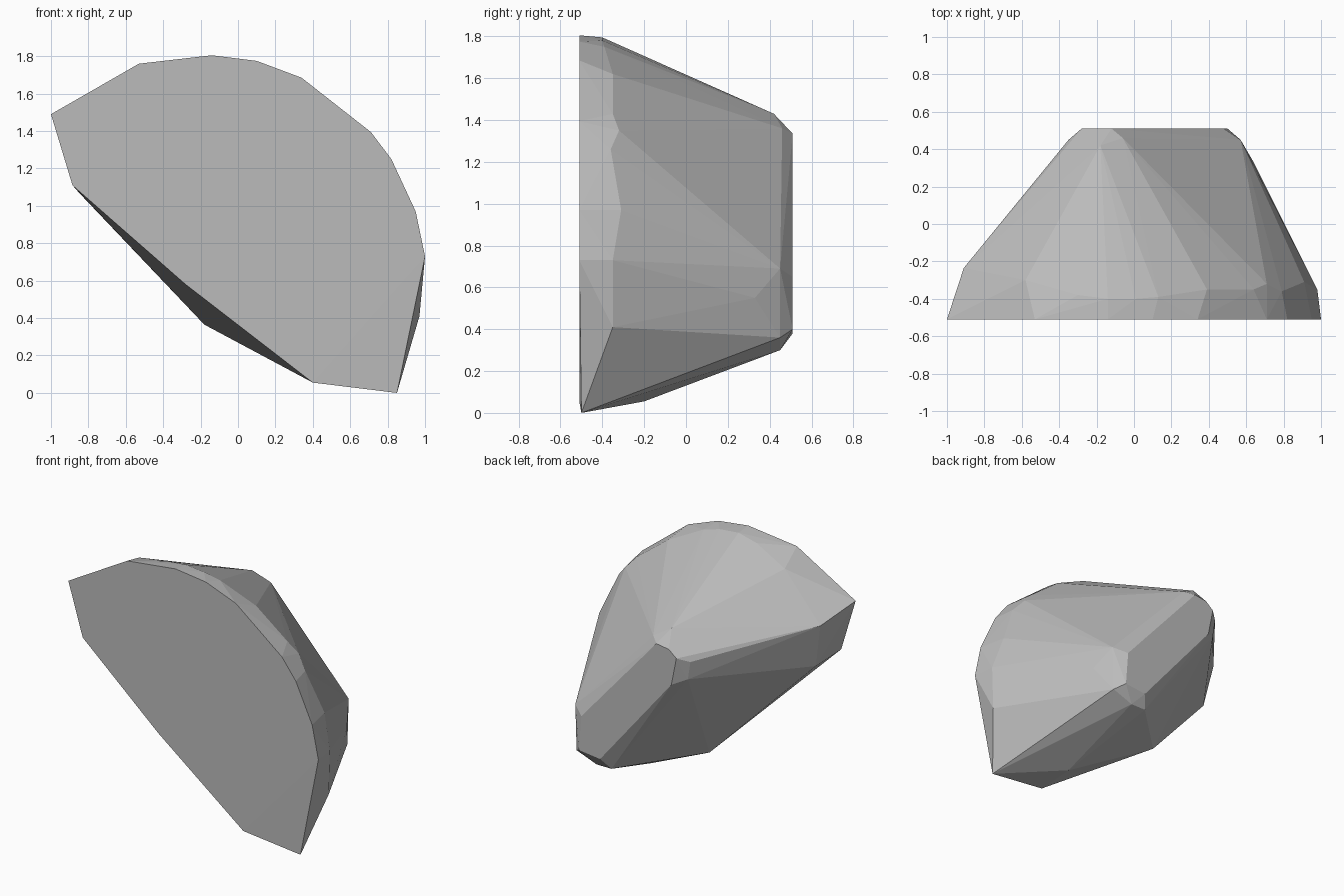
import bpy, bmesh

if "Cube" in bpy.data.objects:
    bpy.data.objects.remove(bpy.data.objects["Cube"])

# Stone colour
stone = bpy.data.materials.new("stone_grey")
stone.diffuse_color = (0.5, 0.5, 0.5, 1)
stone.use_nodes = True
stone.node_tree.nodes["Principled BSDF"].inputs["Base Color"].default_value = stone.diffuse_color

# Flat split face of the rock, as an (x, z) outline
FRONT_Y = -0.51
front = [(-1, 1.49), (-.53, 1.76), (-.14, 1.805), (.1, 1.775), (.34, 1.685),
         (.71, 1.395), (.82, 1.25), (.95, .97), (1, .73), (.4, .055),
         (-.28, .58), (-.885, 1.11)]
points = [(x, FRONT_Y, z) for x, z in front]

# Lowest corner, just behind the split face
points.append((.85, -.5, 0))

# Narrow chamfer behind the curved rim
points += [(-.58, -.3, 1.69), (-.3, -.38, 1.77), (-.14, -.4, 1.795),
           (.01, -.4, 1.78), (.13, -.39, 1.75), (.39, -.35, 1.62),
           (.64, -.35, 1.43), (.71, -.32, 1.35), (.79, -.36, 1.26),
           (.91, -.31, .97), (.98, -.35, .73), (.97, -.35, .41)]

# Left end and underside corners
points += [(-.91, -.235, 1.39), (-.85, -.27, 1.07), (-.18, -.01, .365),
           (.42, -.2, .055), (.28, .45, .3), (.4, .45, .3)]

# Worn edge around the small back face
points += [(.56, .45, .36), (.64, .33, .55), (.57, .45, .69),
           (-.06, .46, 1.36), (-.18, .42, 1.43), (-.35, .45, 1.24),
           (-.33, .45, 1.11)]

# Small diagonal back face
points += [(x, .51, z) for x, z in
           [(-.12, 1.335), (-.22, 1.32), (-.28, 1.27), (-.24, 1.07),
            (.33, .38), (.5, .4), (.48, .65)]]

# Wrap the corners in one faceted shell
bm = bmesh.new()
for p in points:
    bm.verts.new(p)
hull = bmesh.ops.convex_hull(bm, input=bm.verts)
loose = {v for v in hull["geom_interior"] + hull["geom_unused"]
         if isinstance(v, bmesh.types.BMVert) and v.is_valid and not v.link_faces}
bmesh.ops.delete(bm, geom=list(loose), context="VERTS")
bmesh.ops.dissolve_limit(bm, angle_limit=0.01, verts=bm.verts, edges=bm.edges)
bmesh.ops.recalc_face_normals(bm, faces=bm.faces)

mesh = bpy.data.meshes.new("rock")
bm.to_mesh(mesh)
bm.free()
mesh.materials.append(stone)
rock = bpy.data.objects.new("rock", mesh)
bpy.context.collection.objects.link(rock)
